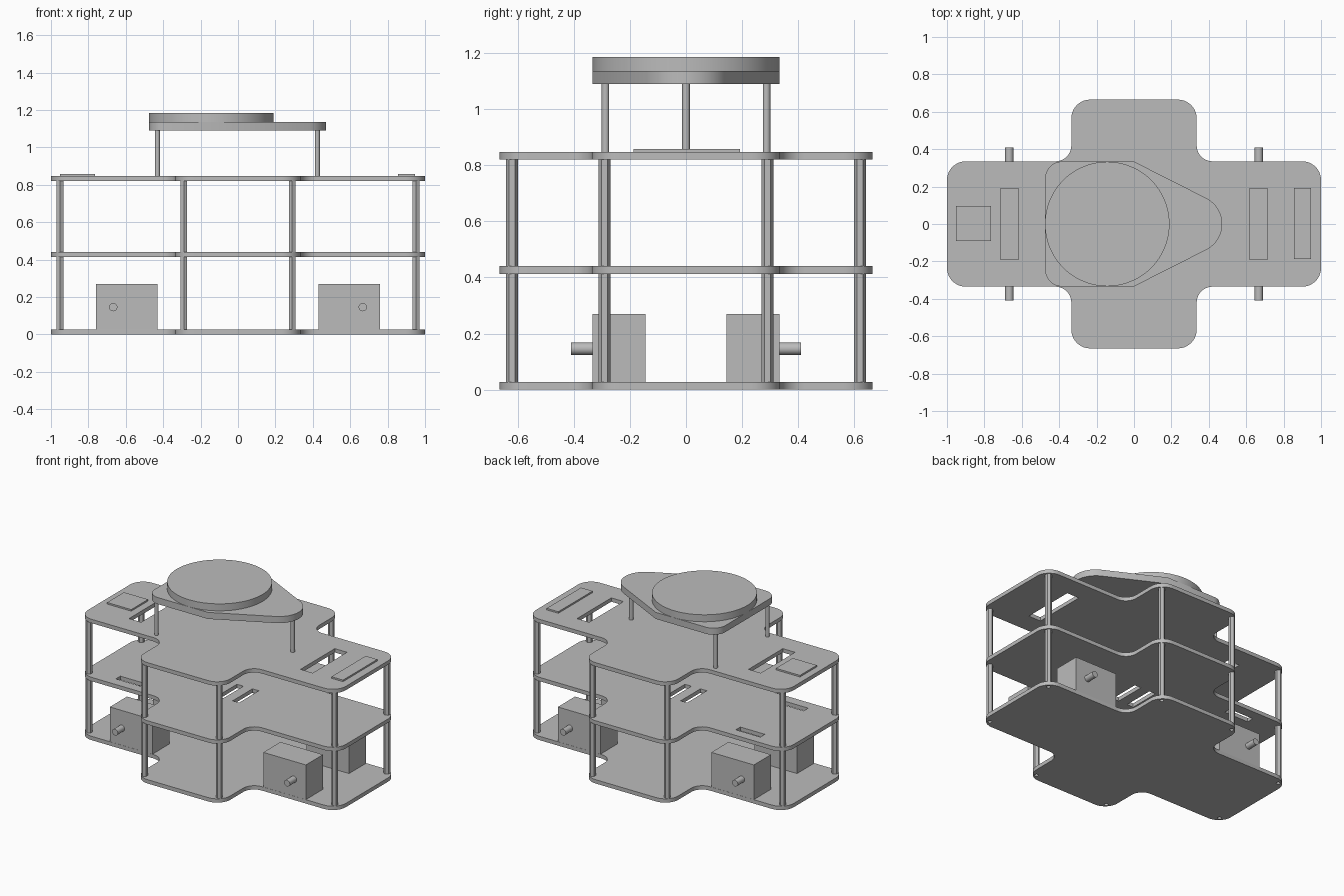
import bpy
import bmesh
import math
from mathutils import Vector

cube = bpy.data.objects.get("Cube")
if cube:
    bpy.data.objects.remove(cube, do_unlink=True)

grey = bpy.data.materials.new("plain_grey")
grey.use_nodes = True
colour = (0.5, 0.5, 0.5, 1)
grey.diffuse_color = colour
grey.node_tree.nodes["Principled BSDF"].inputs["Base Color"].default_value = colour


def finish(obj, name):
    """Name, colour and shade one part."""
    obj.name = obj.data.name = name
    obj.data.materials.clear()
    obj.data.materials.append(grey)
    bpy.ops.object.select_all(action='DESELECT')
    obj.select_set(True)
    bpy.context.view_layer.objects.active = obj
    bpy.ops.object.shade_smooth_by_angle(angle=math.radians(30))


def rounded(corners, steps=10):
    """Outline through (x, y, radius) corners, each replaced by a tangent arc."""
    pts = []
    for i, (x, y, r) in enumerate(corners):
        p = Vector((x, y))
        if r == 0:
            pts.append(p)
            continue
        a = (Vector(corners[i - 1][:2]) - p).normalized()
        b = (Vector(corners[(i + 1) % len(corners)][:2]) - p).normalized()
        half = a.angle(b) / 2
        centre = p + (a + b).normalized() * r / math.sin(half)
        start = p + a * r / math.tan(half) - centre
        end = p + b * r / math.tan(half) - centre
        sweep = math.atan2(start.x * end.y - start.y * end.x, start.dot(end))
        for k in range(steps + 1):
            t = sweep * k / steps
            c, s = math.cos(t), math.sin(t)
            pts.append(centre + Vector((start.x * c - start.y * s, start.x * s + start.y * c)))
    return pts


def rect(x, y, w, d):
    return [(x + sx * w / 2, y + sy * d / 2) for sx, sy in ((-1, -1), (1, -1), (1, 1), (-1, 1))]


def ring(x, y, r, n=16):
    return [(x + r * math.cos(math.tau * k / n), y + r * math.sin(math.tau * k / n)) for k in range(n)]


def plate(name, outline, z0, z1, holes=()):
    """Filled flat outline with holes, extruded between two heights."""
    curve = bpy.data.curves.new(name, 'CURVE')
    curve.dimensions = '2D'
    curve.fill_mode = 'BOTH'
    curve.extrude = (z1 - z0) / 2
    for loop in [outline, *holes]:
        spline = curve.splines.new('POLY')
        spline.points.add(len(loop) - 1)
        for point, p in zip(spline.points, loop):
            point.co = (p[0], p[1], 0, 1)
        spline.use_cyclic_u = True
    source = bpy.data.objects.new(name + "_curve", curve)
    bpy.context.collection.objects.link(source)
    bpy.context.view_layer.update()
    graph = bpy.context.evaluated_depsgraph_get()
    mesh = bpy.data.meshes.new_from_object(source.evaluated_get(graph))
    bpy.data.objects.remove(source, do_unlink=True)
    bm = bmesh.new()
    bm.from_mesh(mesh)
    bmesh.ops.remove_doubles(bm, verts=bm.verts, dist=0.0002)
    bmesh.ops.recalc_face_normals(bm, faces=bm.faces)
    bm.to_mesh(mesh)
    bm.free()
    obj = bpy.data.objects.new(name, mesh)
    obj.location.z = (z0 + z1) / 2
    bpy.context.collection.objects.link(obj)
    finish(obj, name)


def box(name, x, y, w, d, z0, z1):
    bpy.ops.mesh.primitive_cube_add(size=1, location=(x, y, (z0 + z1) / 2))
    obj = bpy.context.object
    for v in obj.data.vertices:
        v.co = (v.co.x * w, v.co.y * d, v.co.z * (z1 - z0))
    finish(obj, name)


def rod(name, centre, radius, length, sides, rotation=(0, 0, 0)):
    bpy.ops.mesh.primitive_cylinder_add(vertices=sides, radius=radius, depth=length,
                                        location=centre, rotation=rotation)
    finish(bpy.context.object, name)


# Cross-shaped decks
ARM, WIDE, SIDE = 1.0, 0.665, 0.335
quarter = [(ARM, SIDE, 0.1), (SIDE, SIDE, 0.085), (SIDE, WIDE, 0.1)]
cross = []
for sx, sy in ((1, 1), (-1, 1), (-1, -1), (1, -1)):
    part = [(sx * x, sy * y, r) for x, y, r in quarter]
    cross += part if sx * sy > 0 else part[::-1]
cross = rounded(cross)

signs = [(sx, sy) for sx in (-1, 1) for sy in (-1, 1)]
post_spots = [(sx * x, sy * y) for x, y in ((0.952, 0.29), (0.29, 0.62)) for sx, sy in signs]

plate("bottom_deck", cross, 0, 0.027, [ring(x, y, 0.013) for x, y in post_spots])
plate("middle_deck", cross, 0.413, 0.44,
      [rect(sx * 0.06, 0, 0.05, 0.22) for sx in (-1, 1)]
      + [rect(-0.667, sy * 0.24, 0.19, 0.05) for sy in (-1, 1)])
plate("top_deck", cross, 0.82, 0.847, [rect(sx * 0.665, 0, 0.095, 0.38) for sx in (-1, 1)])

# Hexagonal posts between the decks
for x, y in post_spots:
    for level, z0, z1 in (("lower", 0.027, 0.413), ("upper", 0.44, 0.82)):
        rod(level + "_post", (x, y, (z0 + z1) / 2), 0.0212, z1 - z0, 6)

# Motors with shafts pointing outwards
for sx, sy in signs:
    box("motor", sx * 0.595, sy * 0.239, 0.33, 0.19, 0.027, 0.27)
    rod("motor_shaft", (sx * 0.667, sy * 0.37, 0.146), 0.022, 0.08, 32, (math.pi / 2, 0, 0))

# Thin boards on the top deck
box("square_board", -0.858, 0.003, 0.187, 0.187, 0.847, 0.858)
box("long_board", 0.9, 0.003, 0.09, 0.38, 0.847, 0.858)

# Raised mount with a rounded nose, its supports and the disc
mount = rounded([(-0.475, -0.334, 0.09), (0, -0.334, 0), (0.66, 0, 0.155),
                 (0, 0.334, 0), (-0.475, 0.334, 0.09)], 16)
plate("raised_mount", mount, 1.09, 1.136)
for x, y in ((-0.431, -0.287), (-0.431, 0.287), (0.424, 0)):
    rod("mount_support", (x, y, 0.9685), 0.0135, 0.243, 24)
rod("round_disc", (-0.143, 0, 1.1605), 0.333, 0.049, 96)
